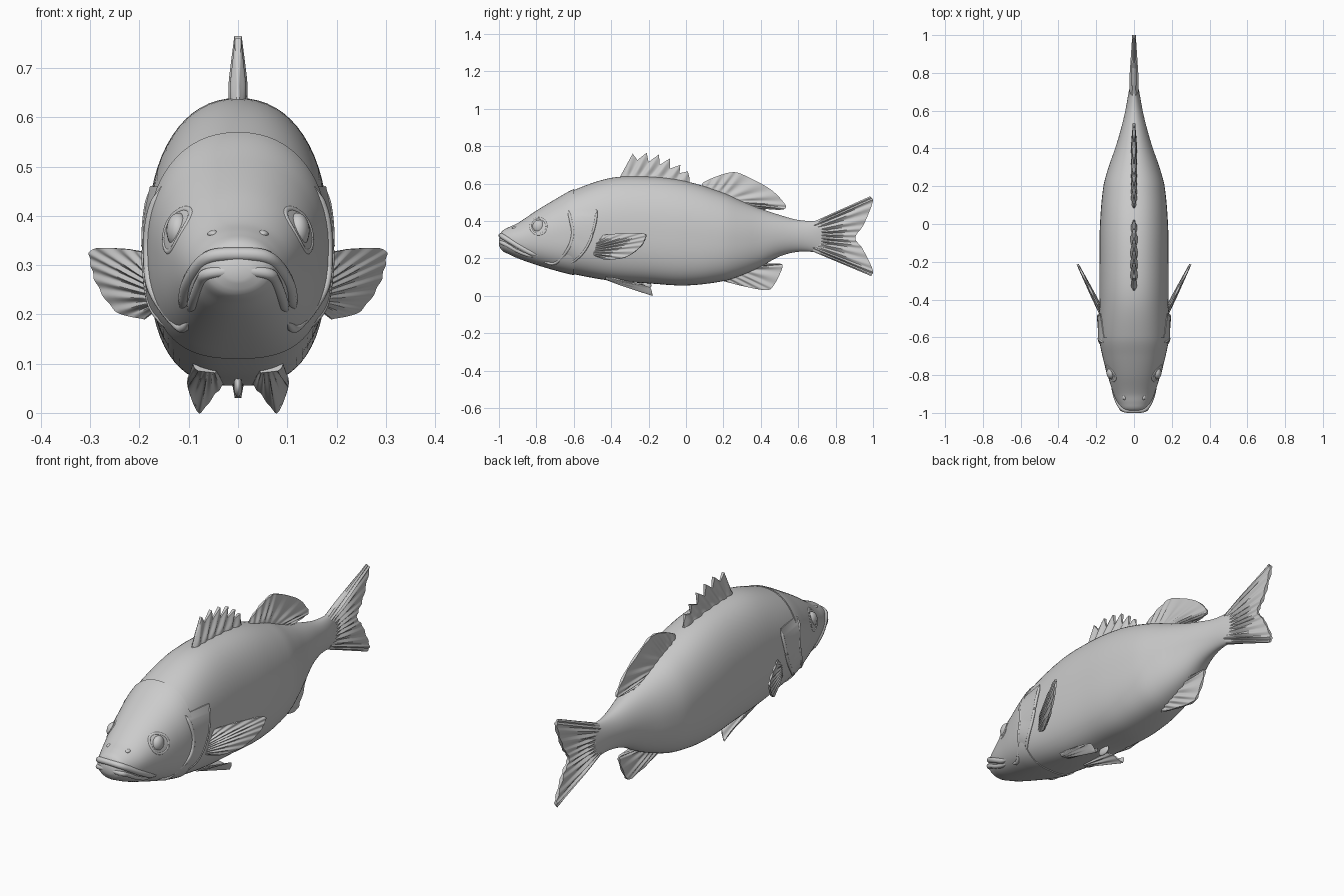
import bpy, math
from mathutils import Vector

if "Cube" in bpy.data.objects:
    bpy.data.objects.remove(bpy.data.objects["Cube"], do_unlink=True)

grey = bpy.data.materials.new("plain_grey")
grey.use_nodes = True
grey.diffuse_color = (0.6, 0.6, 0.6, 1)
grey.node_tree.nodes["Principled BSDF"].inputs["Base Color"].default_value = grey.diffuse_color

# Body profile: y, belly height, back height, half width
STATIONS = [(-1, .275, .3, .02), (-.985, .248, .338, .058), (-.95, .228, .36, .08),
            (-.9, .205, .383, .103), (-.8, .17, .45, .135), (-.7, .14, .51, .162),
            (-.6, .115, .565, .18), (-.4, .08, .63, .183), (-.2, .066, .637, .183),
            (0, .055, .612, .18), (.2, .078, .55, .162), (.3, .11, .505, .135),
            (.4, .155, .465, .1), (.5, .21, .432, .07), (.6, .235, .405, .046),
            (.7, .232, .4, .028), (.77, .215, .415, .012)]


def station(y):
    """Smooth interpolation of the body profile."""
    s = STATIONS
    i = max(0, min(len(s) - 2, sum(p[0] <= y for p in s) - 1))
    a, b = s[i], s[i + 1]
    before, after = s[max(i - 1, 0)], s[min(i + 2, len(s) - 1)]
    h = b[0] - a[0]
    t = (y - a[0]) / h
    out = []
    for k in (1, 2, 3):
        m0 = (b[k] - before[k]) / (b[0] - before[0]) * h
        m1 = (after[k] - a[k]) / (after[0] - a[0]) * h
        d = b[k] - a[k]
        out.append(a[k] + m0 * t + (3 * d - 2 * m0 - m1) * t * t + (m0 + m1 - 2 * d) * t ** 3)
    return out


def exponents(y):
    full = max(0, min(1, (y + 1) * 3)) * max(0, min(1, (.6 - y) * 2))
    return 2 + .2 * full, 2 + .7 * full


def side(y, z):
    """Half width of the body at a given height."""
    low, high, w = station(y)
    r = min(1, abs(2 * z - low - high) / (high - low))
    e = exponents(y)[0 if 2 * z > low + high else 1]
    return w * (1 - r ** e) ** (1 / e)


def make(name, verts, faces, mirror=False):
    mesh = bpy.data.meshes.new(name)
    mesh.from_pydata(verts, [], faces)
    mesh.materials.append(grey)
    ob = bpy.data.objects.new(name, mesh)
    bpy.context.collection.objects.link(ob)
    if mirror:
        ob.modifiers.new("Mirror", "MIRROR").use_mirror_merge = False
    bpy.ops.object.select_all(action='DESELECT')
    ob.select_set(True)
    bpy.context.view_layer.objects.active = ob
    bpy.ops.object.mode_set(mode='EDIT')
    bpy.ops.mesh.select_all(action='SELECT')
    bpy.ops.mesh.normals_make_consistent(inside=False)
    bpy.ops.object.mode_set(mode='OBJECT')
    bpy.ops.object.shade_smooth_by_angle(angle=math.radians(45))
    return ob


def loft(name, y0, y1, rings, grow, n=64):
    verts = []
    for i in range(rings + 1):
        y = y0 + (y1 - y0) * (i / rings) ** 1.3
        low, high, w = station(y)
        up, down = exponents(y)
        for j in range(n):
            a = math.tau * j / n
            c, s = math.cos(a), math.sin(a)
            e = 2 / (up if s > 0 else down)
            verts.append((math.copysign(abs(c) ** e, c) * (w + grow), y, (low + high) / 2
                          + math.copysign(abs(s) ** e, s) * ((high - low) / 2 + grow)))
    faces = [(i * n + j, i * n + (j + 1) % n, (i + 1) * n + (j + 1) % n, (i + 1) * n + j)
             for i in range(rings) for j in range(n)]
    faces += [tuple(range(n)), tuple(range(rings * n, rings * n + n))]
    return make(name, verts, faces)


def along(points, u, smooth=True):
    """Point at fraction u of a path."""
    p = [Vector(q) for q in points]
    f = u * (len(p) - 1)
    i = min(int(f), len(p) - 2)
    t, a, b = f - i, p[i], p[i + 1]
    if not smooth:
        return a.lerp(b, t)
    m0 = (b - p[i - 1]) / 2 if i else b - a
    m1 = (p[i + 2] - a) / 2 if i + 2 < len(p) else b - a
    d = b - a
    return a + m0 * t + (3 * d - 2 * m0 - m1) * t * t + (m0 + m1 - 2 * d) * t ** 3


def sheet(name, base, edge, normal, thick, rays=0, smooth=True, mirror=False, n=72, m=8):
    """Two sided fin between a base path and an outer edge, with ray ripples."""
    normal = Vector(normal).normalized()
    w = m + 1
    verts = []
    for sign in (1, -1):
        for i in range(n + 1):
            u = i / n
            a, b = along(base, u), along(edge, u, smooth)
            rim = .5 + .5 * min(1, 8 * u, 8 * (1 - u))
            for j in range(w):
                v = j / m
                ripple = 1 - .4 * math.cos(math.tau * rays * u) * min(1, 3 * v) if rays else 1
                verts.append(a.lerp(b, v) + normal * sign * thick * (1 - .7 * v) * rim * ripple)
    off = (n + 1) * w
    faces = []
    for i in range(n):
        for j in range(m):
            q = (i * w + j, i * w + j + 1, (i + 1) * w + j + 1, (i + 1) * w + j)
            faces += [q, tuple(k + off for k in reversed(q))]
    rim = ([i * w for i in range(n + 1)] + [n * w + j for j in range(1, w)]
           + [i * w + m for i in range(n - 1, -1, -1)] + [j for j in range(m - 1, 0, -1)])
    faces += [(a, b, b + off, a + off) for a, b in zip(rim, rim[1:] + rim[:1])]
    return make(name, verts, faces, mirror)


def tube(name, points, radius, closed=False, mirror=False):
    """Rounded ridge along a path, tapering at open ends."""
    n, k = 48, 10
    path = [along(points, i / n) for i in range(n + 1)]
    verts = []
    for i, p in enumerate(path):
        d = (path[min(i + 1, n)] - path[max(i - 1, 0)]).normalized()
        s = d.cross(Vector((0, .3, 1))).normalized()
        t = d.cross(s)
        r = radius if closed else radius * min(1, .2 + 8 * min(i, n - i) / n)
        verts += [p + r * (s * math.cos(math.tau * j / k) + t * math.sin(math.tau * j / k))
                  for j in range(k)]
    faces = [(i * k + j, i * k + (j + 1) % k, (i + 1) * k + (j + 1) % k, (i + 1) * k + j)
             for i in range(n) for j in range(k)]
    faces += [tuple(range(k)), tuple(range(n * k, n * k + k))]
    return make(name, verts, faces, mirror)


def skin(points, out=0):
    return [(side(y, z) + out, y, z) for y, z in points]


def flat(points):
    return [(0, y, z) for y, z in points]


def ball(name, centre, size, mirror=True):
    bpy.ops.mesh.primitive_uv_sphere_add(segments=24, ring_count=16)
    ob = bpy.context.object
    ob.name = name
    for v in ob.data.vertices:
        v.co = Vector(centre) + Vector([a * b for a, b in zip(v.co, size)])
    ob.data.materials.append(grey)
    bpy.ops.object.shade_smooth()
    if mirror:
        ob.modifiers.new("Mirror", "MIRROR")


# Body and head, the head a slightly raised shell
loft("body", -.66, .77, 60, 0)
loft("head", -1, -.6, 36, .005)

# Lips wrapping round the snout
for name, mid, path, r in (
        ("upper_lip", .322, [(-.982, .318), (-.95, .298), (-.89, .262), (-.83, .23), (-.78, .212)], .014),
        ("lower_lip", .288, [(-.982, .283), (-.95, .268), (-.9, .24), (-.85, .22), (-.8, .205)], .012)):
    half = skin(path)
    tube(name, [(-x, y, z) for x, y, z in reversed(half)] + [(0, -.988, mid)] + half, r)

# Eyes with sockets, brows and nostrils
ey, ez = -.787, .37
ball("eye", (side(ey, ez) - .008, ey, ez), (.024, .034, .036))
ring = [(ey + .043 * math.cos(math.tau * i / 16), ez + .043 * math.sin(math.tau * i / 16))
        for i in range(17)]
tube("eye_socket", skin(ring), .007, closed=True, mirror=True)
ball("nostril", (.05, -.915, .363), (.012, .016, .008))

# Gill covers and cheek ridges
front = [(-.63, .46), (-.615, .4), (-.605, .33), (-.63, .25), (-.7, .175)]
back = [(-.476, .46), (-.488, .38), (-.52, .28), (-.575, .205), (-.66, .15)]
sheet("gill_cover", skin(front), skin(back, .007), (1, .1, 0), .011, mirror=True)
tube("gill_rim", skin(back, .006), .007, mirror=True)
tube("cheek_ridge", skin(front + [(-.77, .185)], .004), .009, mirror=True)

# Fins on the centre line
X = (1, 0, 0)
sheet("spiny_dorsal_fin", flat([(-.36, .62), (-.2, .625), (.02, .6)]),
      flat([(-.345, .65), (-.285, .76), (-.26, .725), (-.21, .765), (-.2, .715), (-.145, .755),
            (-.14, .7), (-.085, .735), (-.085, .68), (-.03, .7), (-.035, .655), (.01, .665),
            (.02, .625)]), X, .018, 6, smooth=False)
sheet("soft_dorsal_fin", flat([(.08, .58), (.25, .52), (.42, .45)]),
      flat([(.09, .605), (.16, .637), (.245, .66), (.31, .645), (.45, .57), (.525, .495),
            (.53, .465), (.475, .46), (.43, .475)]), X, .016, 10)
sheet("anal_fin", flat([(.17, .09), (.3, .13), (.42, .18)]),
      flat([(.2, .078), (.31, .05), (.43, .03), (.472, .06), (.515, .15), (.5, .172),
            (.42, .17)]), X, .016, 8)
sheet("tail_fin", flat([(.68, .395), (.68, .235)]),
      flat([(.985, .532), (.998, .5), (.95, .38), (.905, .31), (.945, .25), (.998, .14),
            (.99, .105)]), X, .022, 12)
ball("vent", (0, -.22, .055), (.009, .035, .022), False)


# Paired fins
def swept(points):
    return [(.165 + (y + .48) * .5, y, z) for y, z in points]


sheet("pectoral_fin", swept([(-.51, .275), (-.49, .215)]),
      swept([(-.44, .325), (-.35, .333), (-.225, .332), (-.22, .3), (-.25, .255),
             (-.325, .205), (-.43, .19)]), (1, -.5, 0), .014, 9, mirror=True)
sheet("pelvic_fin", [(.09, -.43, .095), (.045, -.42, .09)],
      [(.102, -.3, .07), (.1, -.2, .045), (.08, -.18, .003), (.052, -.2, .035), (.03, -.23, .06)],
      (.4, 0, 1), .01, 5, mirror=True)
